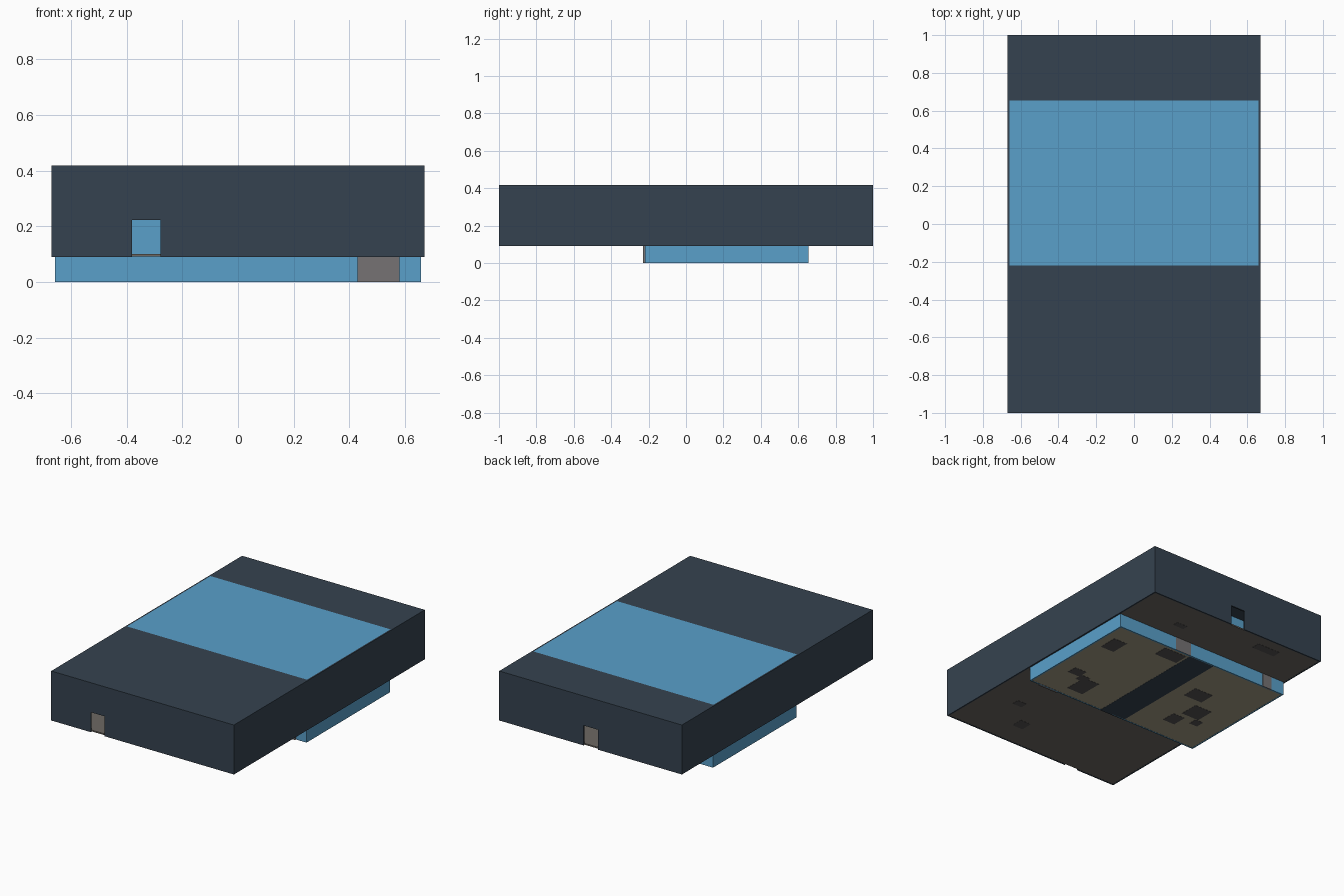
import bpy, bmesh

if "Cube" in bpy.data.objects:
    bpy.data.objects.remove(bpy.data.objects["Cube"])


def material(name, rgb):
    m = bpy.data.materials.new(name)
    m.diffuse_color = (*rgb, 1)
    m.use_nodes = True
    m.node_tree.nodes["Principled BSDF"].inputs["Base Color"].default_value = m.diffuse_color
    return m


DARK = material("dark_wall", (0.036, 0.055, 0.079))
BLUE = material("blue_wall", (0.10, 0.35, 0.59))
GREY = material("door_grey", (0.18, 0.17, 0.175))
FLOOR = material("upper_floor", (0.155, 0.14, 0.125))
PIT = material("pit_floor", (0.38, 0.34, 0.24))
WOOD = material("furnishing", (0.09, 0.085, 0.085))


def boxes(name, mat, *bounds):
    """One object made of axis-aligned boxes (x0, x1, y0, y1, z0, z1)."""
    bm = bmesh.new()
    for x0, x1, y0, y1, z0, z1 in bounds:
        cube = bmesh.ops.create_cube(bm, size=1)["verts"]
        for v in cube:
            v.co.x = x1 if v.co.x > 0 else x0
            v.co.y = y1 if v.co.y > 0 else y0
            v.co.z = z1 if v.co.z > 0 else z0
    mesh = bpy.data.meshes.new(name)
    bm.to_mesh(mesh)
    bm.free()
    mesh.materials.append(mat)
    ob = bpy.data.objects.new(name, mesh)
    bpy.context.collection.objects.link(ob)
    return ob


def wall_with_door(name, mat, x0, x1, y0, y1, z0, z1, d0, d1, dz):
    """Cross wall along x with one doorway d0..d1 up to height dz."""
    return boxes(name, mat,
                 (x0, d0, y0, y1, z0, z1),
                 (d1, x1, y0, y1, z0, z1),
                 (d0, d1, y0, y1, dz, z1))


W, B, H, T = 0.67, 0.09, 0.418, 0.01      # half width, upper base, top, thickness
PF, PB = -0.22, 0.655                     # front and back of the sunken hall

# Outer shell: front and back walls with doorways, long side walls
wall_with_door("front_wall", DARK, -W, W, -1, -1 + T, B, H, -0.38, -0.278, 0.222)
wall_with_door("back_wall", DARK, -W, W, 1 - T, 1, B, H, -0.055, 0.05, 0.222)
for name, s in (("left_wall", -1), ("right_wall", 1)):
    xs = sorted((s * W, s * (W - T)))
    boxes(name, DARK, (*xs, -1 + T, 1 - T, B, H))

# Roof: dark ends with the blue hall ceiling between
boxes("front_roof", DARK, (-W + T, W - T, -1 + T, PF, H - T, H))
boxes("back_roof", DARK, (-W + T, W - T, PB, 1 - T, H - T, H))
boxes("hall_ceiling", BLUE, (-W + T, W - T, PF, PB, H - T, H))

# Upper floors in the two end rooms
boxes("front_floor", FLOOR, (-W + T, W - T, -1 + T, PF, B + 0.001, B + T))
boxes("back_floor", FLOOR, (-W + T, W - T, PB, 1 - T, B + 0.001, B + T))

# Sunken hall: blue walls all round
X = W - T - 0.003
boxes("hall_side_walls", BLUE, (-X, -X + T, PF, PB, 0, H - T), (X - T, X, PF, PB, 0, H - T))
boxes("hall_front_wall", BLUE, (-X + T, X - T, PF, PF + T, 0, H - T))
boxes("hall_back_wall", BLUE, (-X + T, X - T, PB - T, PB, 0, H - T))

# Hall floor with the dark central aisle
boxes("hall_floor", PIT, (-X + T, -0.1, PF + T, PB - T, 0.001, T),
      (0.09, X - T, PF + T, PB - T, 0.001, T))
boxes("hall_aisle", DARK, (-0.1, 0.09, PF, PB, 0, T))

# Grey doors of the hall
boxes("hall_front_door", GREY, (0.43, 0.58, PF - 0.01, PF + 0.012, 0, 0.2))
boxes("hall_back_doors", GREY, (0.09, 0.21, PB - 0.012, PB + 0.001, 0, 0.2),
      (-0.56, -0.49, PB - 0.012, PB + 0.001, 0, 0.2))


def furnish(name, base, height, items):
    boxes(name, WOOD, *[(x - w / 2, x + w / 2, y - d / 2, y + d / 2, base, base + height)
                        for x, y, w, d in items])


# Furnishings standing on the hall floor and end-room floors
furnish("hall_furniture", 0, 0.05, [
    (0.54, 0.45, 0.10, 0.13), (0.50, 0.05, 0.09, 0.07), (0.36, -0.06, 0.12, 0.16),
    (0.42, 0.01, 0.07, 0.06), (0.19, 0.58, 0.17, 0.10), (-0.26, 0.31, 0.14, 0.11),
    (-0.39, 0.14, 0.13, 0.13), (-0.33, -0.01, 0.09, 0.10), (-0.47, 0.04, 0.06, 0.06)])
furnish("back_room_furniture", B, 0.05, [(-0.32, 0.89, 0.17, 0.06), (0.28, 0.78, 0.08, 0.04)])
furnish("front_room_furniture", B, 0.05, [(0.42, -0.60, 0.07, 0.05), (0.245, -0.79, 0.08, 0.08)])
